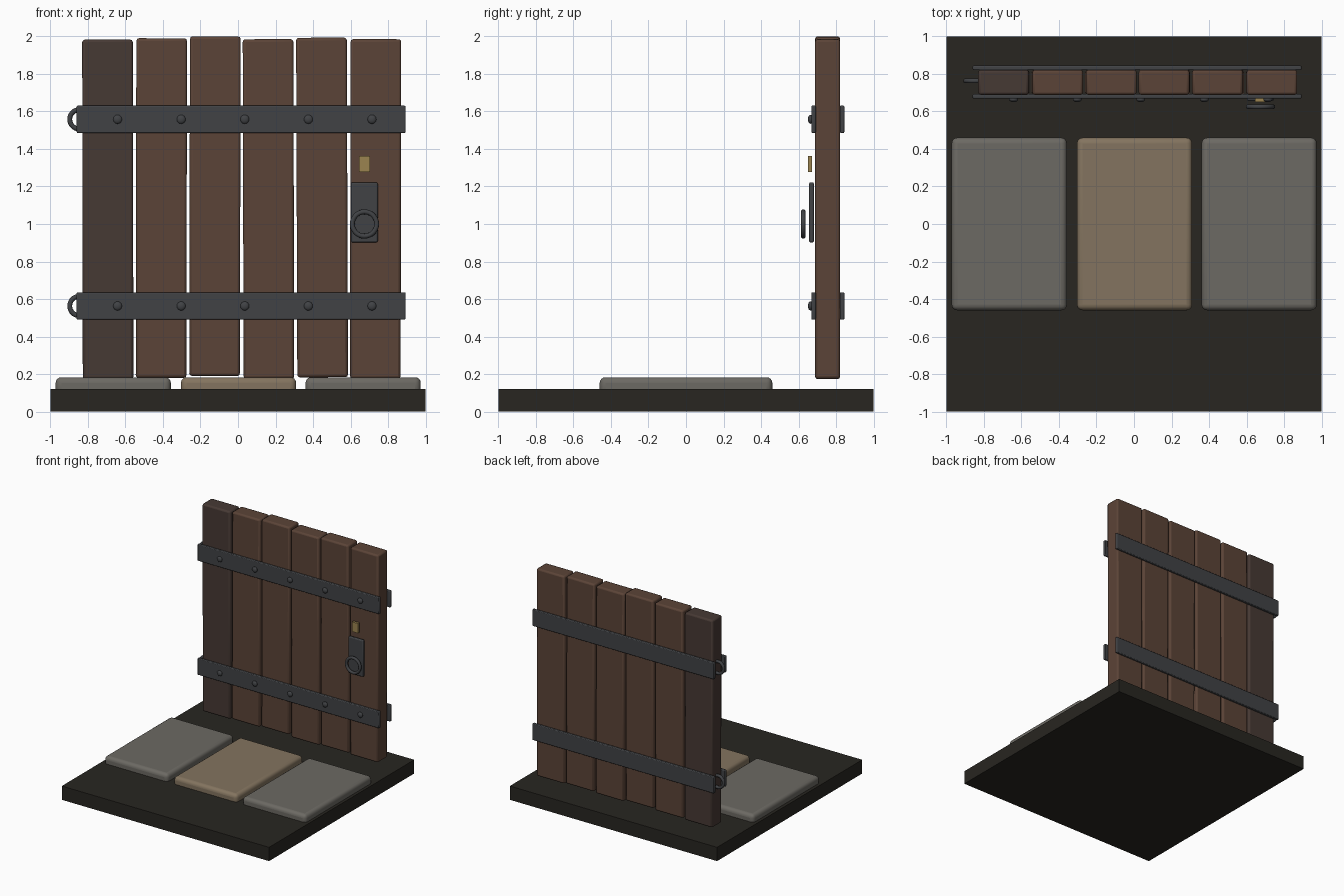
import bpy
from math import radians, pi

if "Cube" in bpy.data.objects:
    bpy.data.objects.remove(bpy.data.objects["Cube"])


def mat(name, rgb):
    m = bpy.data.materials.new(name)
    m.diffuse_color = (*rgb, 1)
    m.use_nodes = True
    m.node_tree.nodes["Principled BSDF"].inputs["Base Color"].default_value = m.diffuse_color
    return m


WOOD = mat("wood", (0.105, 0.057, 0.038))
DARK_WOOD = mat("dark_wood", (0.062, 0.041, 0.034))
IRON = mat("iron", (0.052, 0.055, 0.060))
BRASS = mat("brass", (0.33, 0.23, 0.08))
STONE = mat("stone", (0.15, 0.142, 0.125))
SAND = mat("sandstone", (0.23, 0.175, 0.115))
SOIL = mat("soil", (0.021, 0.019, 0.015))


def box(name, x, y, z, material, bevel=0.0, segments=1):
    """Box from (min, max) ranges, with optional rounded edges."""
    r = (x, y, z)
    bpy.ops.mesh.primitive_cube_add(size=1, location=[(a + b) / 2 for a, b in r])
    o = bpy.context.object
    o.name = name
    o.scale = [b - a for a, b in r]
    bpy.ops.object.transform_apply(location=False, rotation=False, scale=True)
    o.data.materials.append(material)
    if bevel:
        bpy.ops.object.shade_smooth_by_angle(angle=radians(35))
        b = o.modifiers.new("bevel", 'BEVEL')
        b.width, b.segments = bevel, segments
    return o


def ring(name, loc, major, minor):
    bpy.ops.mesh.primitive_torus_add(location=loc, rotation=(pi / 2, 0, 0),
                                     major_radius=major, minor_radius=minor,
                                     major_segments=28, minor_segments=10)
    o = bpy.context.object
    o.name = name
    o.data.materials.append(IRON)
    bpy.ops.object.shade_smooth()


# Ground slab and three paving stones
box("base_slab", (-1, 1), (-1, 1), (0, 0.12), SOIL)
for i, (x, m) in enumerate(((-0.665, STONE), (0.003, SAND), (0.667, STONE))):
    box(f"paving_stone_{i}", (x - 0.307, x + 0.307), (-0.46, 0.46),
        (0.09, 0.183), m, 0.03, 4)

# Door planks, each with its own height and tiny lean
tops = (1.983, 1.99, 2.0, 1.985, 1.993, 1.985)
leans = (-0.1, 0.1, 0.12, -0.15, -0.2, 0.1)
for i, (top, lean) in enumerate(zip(tops, leans)):
    x = -0.694 + i * 0.2855
    p = box(f"door_plank_{i}", (x - 0.135, x + 0.135), (0.688, 0.822),
            (top - 1.81, top), DARK_WOOD if i == 0 else WOOD, 0.014, 2)
    p.rotation_euler.y = radians(lean)

# Iron straps front and back, with rivets and hinge rings
for tag, z in (("lower", 0.563), ("upper", 1.558)):
    span = (z - 0.073, z + 0.073)
    box(f"{tag}_front_strap", (-0.86, 0.893), (0.668, 0.692), span, IRON, 0.006, 2)
    box(f"{tag}_back_strap", (-0.86, 0.893), (0.82, 0.844), span, IRON, 0.006, 2)
    ring(f"{tag}_hinge_ring", (-0.845, 0.763, z), 0.052, 0.013)
    for i in range(5):
        bpy.ops.mesh.primitive_uv_sphere_add(
            segments=14, ring_count=8, radius=0.024,
            location=(-0.642 + i * 0.339, 0.664, z))
        r = bpy.context.object
        r.name = f"{tag}_rivet_{i}"
        r.scale.y = 0.6
        r.data.materials.append(IRON)
        bpy.ops.object.shade_smooth()

# Latch plate, pull ring and brass keyhole plate
box("latch_plate", (0.602, 0.745), (0.656, 0.682), (0.902, 1.222), IRON, 0.008, 2)
ring("pull_ring", (0.674, 0.625, 1.0), 0.065, 0.013)
box("keyhole_plate", (0.645, 0.703), (0.65, 0.672), (1.277, 1.362), BRASS)
